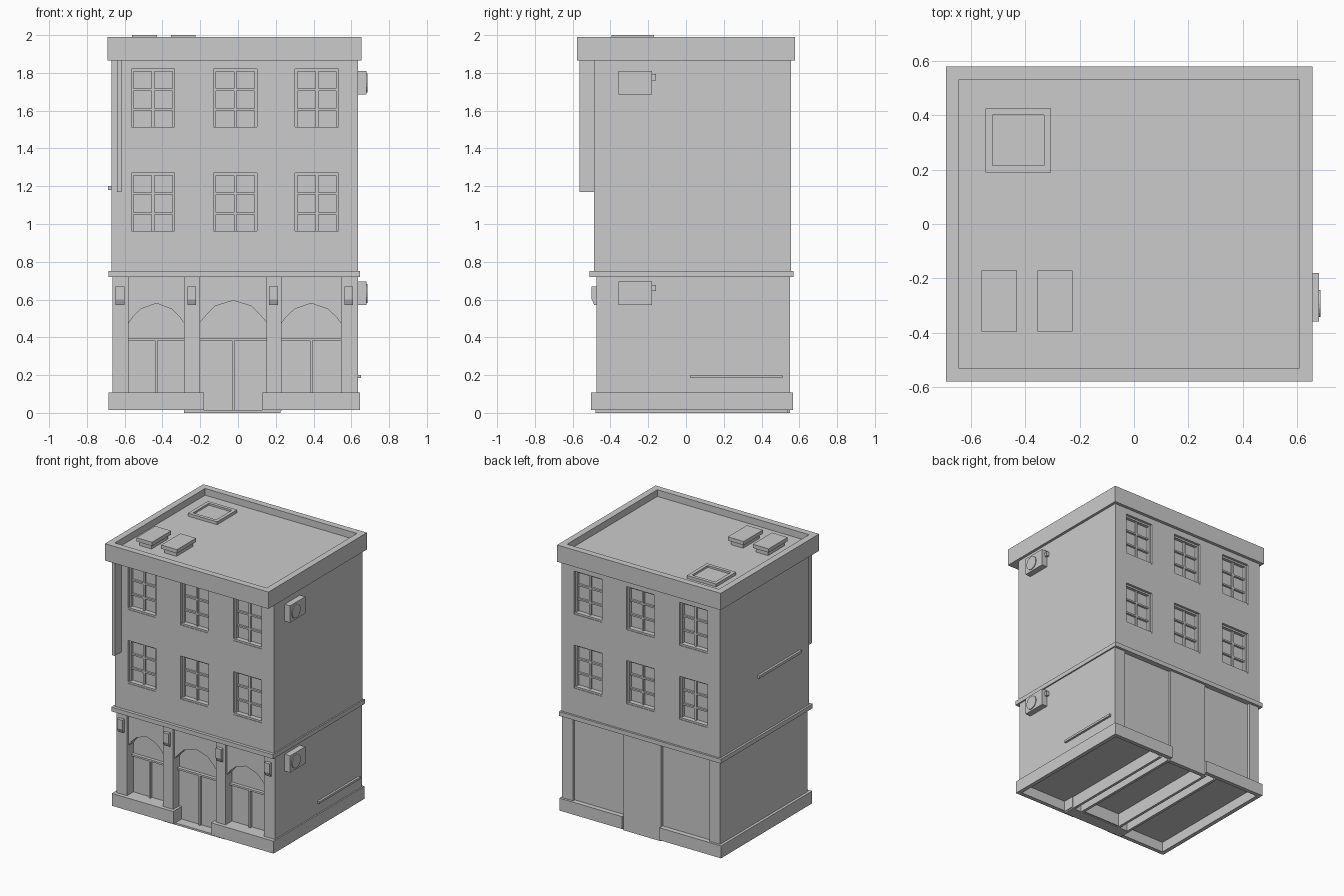
import bpy, bmesh
from mathutils import Matrix, Vector

if "Cube" in bpy.data.objects:
    bpy.data.objects.remove(bpy.data.objects["Cube"])


def finish(bm, name):
    bmesh.ops.recalc_face_normals(bm, faces=bm.faces)
    me = bpy.data.meshes.new(name)
    bm.to_mesh(me)
    bm.free()
    ob = bpy.data.objects.new(name, me)
    bpy.context.collection.objects.link(ob)
    return ob


def add_box(bm, x0, x1, y0, y1, z0, z1):
    m = Matrix.Translation(((x0 + x1) / 2, (y0 + y1) / 2, (z0 + z1) / 2)) @ \
        Matrix.Diagonal((x1 - x0, y1 - y0, z1 - z0, 1))
    return bmesh.ops.create_cube(bm, size=1, matrix=m)["verts"]


def boxes(name, *items):
    bm = bmesh.new()
    for b in items:
        add_box(bm, *b)
    return finish(bm, name)


def prism(name, pts, axis, a, b):
    """Extrude a (u, z) profile along 'y' or 'x' from a to b."""
    bm = bmesh.new()
    vs = [bm.verts.new((u, a, z) if axis == "y" else (a, u, z)) for u, z in pts]
    f = bm.faces.new(vs)
    r = bmesh.ops.extrude_face_region(bm, geom=[f])
    d = Vector((0, b - a, 0) if axis == "y" else (b - a, 0, 0))
    bmesh.ops.translate(bm, vec=d, verts=[v for v in r["geom"] if isinstance(v, bmesh.types.BMVert)])
    return finish(bm, name)


# Window layout shared by front and back
COLS = [(-0.565, -0.335), (-0.13, 0.10), (0.303, 0.533)]
ROWS = [(0.95, 1.27), (1.50, 1.82)]
FRONT, BACK, DEPTH = -0.487, 0.555, 0.04
SIDES = [(FRONT, 1), (BACK, -1)]


def inward(face, s, d0, d1):
    return sorted((face + s * d0, face + s * d1))


# Upper storeys with window recesses
upper = boxes("upper_walls", (-0.67, 0.635, FRONT, BACK, 0.74, 1.87))
cutter = boxes("window_cutter", *[(x0, x1, *inward(f, s, -0.05, DEPTH), z0, z1)
                                  for f, s in SIDES for x0, x1 in COLS for z0, z1 in ROWS])
cutter.hide_render = True
mod = upper.modifiers.new("recesses", "BOOLEAN")
mod.operation, mod.object, mod.solver = "DIFFERENCE", cutter, "EXACT"
bpy.context.view_layer.objects.active = upper
bpy.ops.object.modifier_apply(modifier="recesses")
bpy.data.objects.remove(cutter)

# Window frames and glazing bars
for f, s in SIDES:
    for x0, x1 in COLS:
        for z0, z1 in ROWS:
            w, cx, h = 0.013, (x0 + x1) / 2, z1 - z0
            fy, by = inward(f, s, 0.018, DEPTH), inward(f, s, 0.025, DEPTH)
            bars = [(x0, x0 + w, *fy, z0, z1), (x1 - w, x1, *fy, z0, z1),
                    (x0, x1, *fy, z1 - w, z1),
                    (x0, x1, *inward(f, s, 0.004, DEPTH), z0, z0 + w),
                    (cx - 0.007, cx + 0.007, *by, z0, z1)]
            bars += [(x0, x1, *by, z0 + h * k - 0.006, z0 + h * k + 0.006) for k in (0.33, 0.66)]
            boxes("window_frame", *bars)

# Parapet with sunken roof
bm = bmesh.new()
add_box(bm, -0.69, 0.655, -0.578, 0.578, 1.865, 1.99)
top = max(bm.faces, key=lambda f: f.calc_center_median().z)
bmesh.ops.inset_region(bm, faces=[top], thickness=0.068)
r = bmesh.ops.extrude_face_region(bm, geom=[top])
bmesh.ops.translate(bm, vec=(0, 0, -0.05), verts=[v for v in r["geom"] if isinstance(v, bmesh.types.BMVert)])
if top.is_valid:
    bmesh.ops.delete(bm, geom=[top], context="FACES_ONLY")
finish(bm, "parapet_roof")

# Roof vents and hatch
for x0, x1 in ((-0.56, -0.43), (-0.355, -0.225)):
    boxes("roof_vent", (x0, x1, -0.395, -0.17, 1.972, 2.0),
          (x0 + 0.015, x1 - 0.015, -0.38, -0.185, 1.935, 1.975))
boxes("roof_hatch", (-0.545, -0.52, 0.19, 0.425, 1.935, 1.962), (-0.33, -0.305, 0.19, 0.425, 1.935, 1.962),
      (-0.52, -0.33, 0.19, 0.215, 1.935, 1.962), (-0.52, -0.33, 0.40, 0.425, 1.935, 1.962),
      (-0.52, -0.33, 0.215, 0.40, 1.935, 1.948))

# Ledge between storeys
boxes("ledge", (-0.685, 0.645, -0.51, 0.57, 0.72, 0.752))

# Ground floor core, central door leaf and rear pier
boxes("ground_core", (-0.665, 0.635, -0.40, 0.53, 0.10, 0.73))
boxes("side_walls", (-0.665, -0.64, -0.475, 0.55, 0.09, 0.73), (0.61, 0.635, -0.475, 0.55, 0.09, 0.73))
boxes("rear_piers", (-0.665, -0.58, 0.52, 0.55, 0.09, 0.73), (0.545, 0.635, 0.52, 0.55, 0.09, 0.73),
      (-0.18, 0.13, 0.52, 0.55, 0.0, 0.73))

# Front piers and stepped brackets
PIERS = [(-0.665, -0.58, 0.1), (-0.285, -0.20, 0.01), (0.15, 0.23, 0.01), (0.545, 0.635, 0.1)]
for x0, x1, z0 in PIERS:
    boxes("front_pier", (x0, x1, -0.475, -0.39, z0, 0.73))
    c = (x0 + x1) / 2 - (0.002 if x0 < 0.5 else 0.003)
    prism("pier_bracket", [(-0.47, 0.57), (-0.485, 0.57), (-0.499, 0.60), (-0.499, 0.67), (-0.47, 0.67)],
          "x", c - 0.023, c + 0.023)

# Arched shop fronts, each with transom and mullion
for x0, x1, spring, peak, zb in ((-0.58, -0.285, 0.475, 0.58, 0.1), (-0.20, 0.15, 0.48, 0.595, 0.01),
                                 (0.23, 0.545, 0.475, 0.58, 0.1)):
    cx, hw, m = (x0 + x1) / 2, (x1 - x0) / 2, 0.003
    arch = [(-1 + m, spring), (-0.83, spring + 0.035), (-0.55, peak - 0.03), (0, peak),
            (0.55, peak - 0.03), (0.83, spring + 0.035), (1 - m, spring)]
    prism("arch_panel", [(x0, 0.73), (x0, spring)] + [(cx + u * hw, z) for u, z in arch]
          + [(x1, spring), (x1, 0.73)], "y", -0.46, -0.40)
    boxes("shop_frame", (x0, x1, -0.425, -0.40, 0.383, 0.397),
          (cx - 0.007, cx + 0.007, -0.42, -0.40, zb, 0.39))
boxes("door", (-0.20, 0.15, -0.405, -0.38, 0.005, 0.39))

# Base course, open at centre front and back, hollow beneath
T = 0.03
for xo, xi in ((-0.685, -0.18), (0.645, 0.13)):
    s = 1 if xo < 0 else -1
    a, b = sorted((xo, xi))
    o = sorted((xo, xo + s * T))
    boxes("base_course", (a, b, -0.503, -0.503 + T, 0.015, 0.107),
          (a, b, 0.567 - T, 0.567, 0.015, 0.107),
          (*o, -0.503 + T, 0.567 - T, 0.015, 0.107),
          (*sorted((xo + s * T, xi)), -0.503 + T, 0.567 - T, 0.09, 0.107))

# Low floor walls and threshold under the centre
boxes("floor_joists", *[(x, x + 0.02, -0.47, 0.54, 0.0, 0.1) for x in (-0.285, -0.20, 0.13, 0.205)])
boxes("threshold", (-0.285, 0.225, -0.48, -0.39, 0.0, 0.014))

# Air conditioners on the right wall
for z in (0.57, 1.685):
    bm = bmesh.new()
    add_box(bm, 0.63, 0.679, -0.358, -0.18, z, z + 0.125)
    add_box(bm, 0.63, 0.655, -0.18, -0.16, z + 0.075, z + 0.108)
    bmesh.ops.create_cone(bm, cap_ends=True, segments=16, radius1=0.05, radius2=0.05, depth=0.012,
                          matrix=Matrix.Translation((0.679, -0.292, z + 0.062)) @ Matrix.Rotation(1.5707963, 4, "Y"))
    finish(bm, "air_conditioner")

# Wall rails and hanging sign board
boxes("right_rail", (0.63, 0.651, 0.025, 0.51, 0.185, 0.201))
boxes("left_rail", (-0.687, -0.665, -0.38, 0.12, 1.18, 1.20))
boxes("sign_board", (-0.64, -0.617, -0.565, -0.48, 1.17, 1.87))
